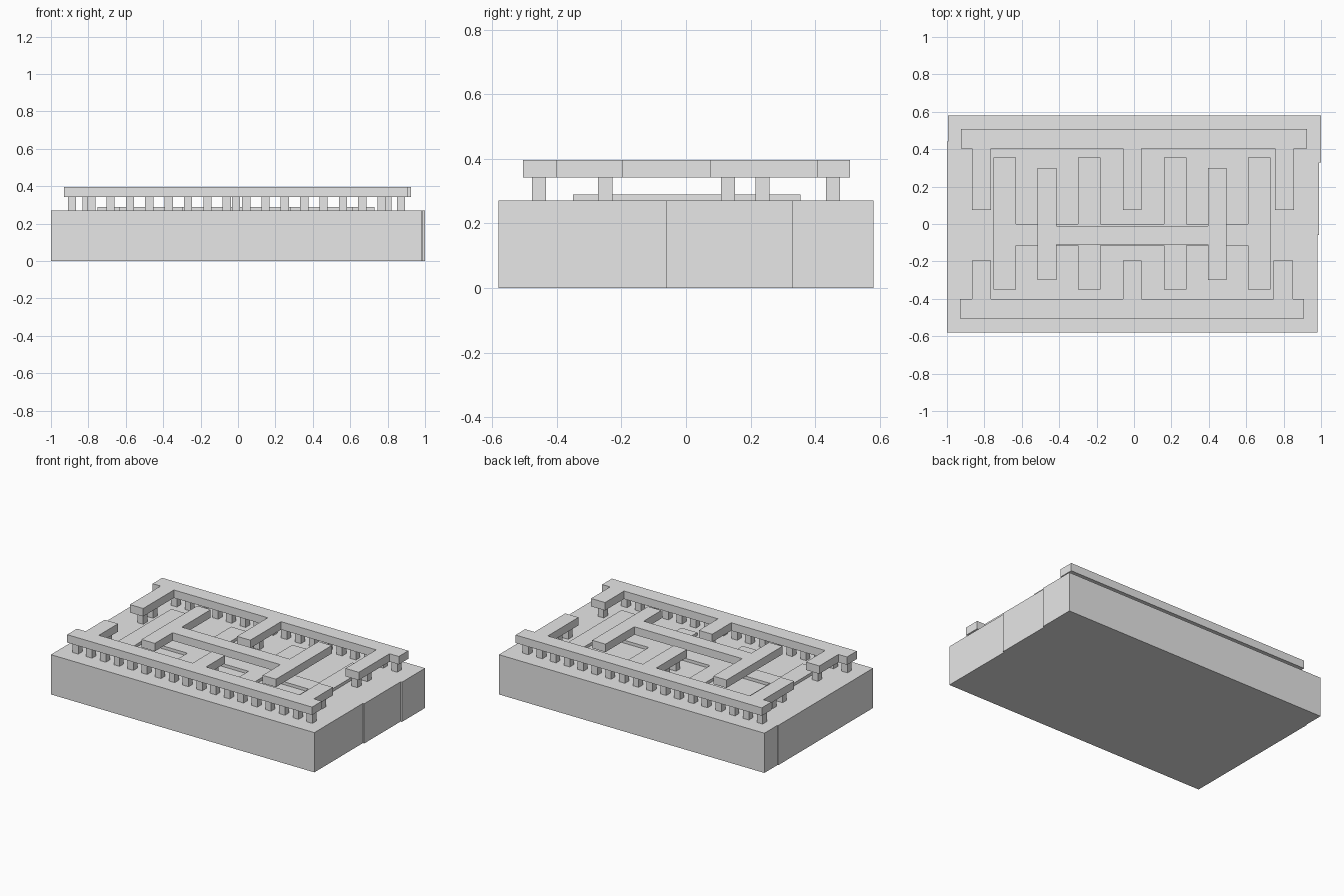
import bpy
import bmesh

cube = bpy.data.objects.get("Cube")
if cube:
    bpy.data.objects.remove(cube, do_unlink=True)

GREY = (0.8, 0.8, 0.8, 1)
grey = bpy.data.materials.new("plain grey")
grey.use_nodes = True
grey.diffuse_color = GREY
grey.node_tree.nodes["Principled BSDF"].inputs["Base Color"].default_value = GREY

BASE_TOP, PLATE_TOP = 0.27, 0.29
BEAM_LOW, BEAM_TOP = 0.342, 0.396


def finish(name, bm):
    bmesh.ops.recalc_face_normals(bm, faces=bm.faces)
    mesh = bpy.data.meshes.new(name)
    bm.to_mesh(mesh)
    bm.free()
    mesh.materials.append(grey)
    obj = bpy.data.objects.new(name, mesh)
    bpy.context.collection.objects.link(obj)


def add_prism(bm, outline, low, high):
    """Extrude a flat outline from low to high."""
    face = bm.faces.new([bm.verts.new((x, y, low)) for x, y in outline])
    top = bmesh.ops.extrude_face_region(bm, geom=[face])["geom"]
    verts = [v for v in top if isinstance(v, bmesh.types.BMVert)]
    bmesh.ops.translate(bm, verts=verts, vec=(0, 0, high - low))


def slab(name, outline, low, high):
    bm = bmesh.new()
    add_prism(bm, outline, low, high)
    finish(name, bm)


def comb(x0, x1, root, edge, teeth):
    """Outline of a bar from x0 to x1 with teeth (left, right, tip)."""
    pts = [(x1, root), (x1, edge), (x0, edge), (x0, root)]
    for left, right, tip in teeth:
        pts += [(left, root), (left, tip), (right, tip), (right, root)]
    return pts


# Base block with slightly stepped ends
slab("base_block", [(-1, -0.58), (0.98, -0.58), (0.98, -0.06), (0.99, -0.06),
                    (0.99, 0.33), (1, 0.33), (1, 0.58), (-0.995, 0.58),
                    (-0.995, 0.44), (-1, 0.44)], 0, BASE_TOP)

# Thin plate: a spine with four cross fingers
fingers = [(-0.75, -0.63), (-0.30, -0.18), (0.16, 0.28), (0.61, 0.73)]
plate = []
for left, right in fingers:
    plate += [(left, -0.115), (left, -0.35), (right, -0.35), (right, -0.115)]
for left, right in reversed(fingers):
    plate += [(right, 0), (right, 0.355), (left, 0.355), (left, 0)]
slab("low_finger_plate", plate, BASE_TOP, PLATE_TOP)

# Raised combs along the back and front
slab("back_comb", comb(-0.925, 0.925, 0.405, 0.508,
                       [(-0.865, -0.765, 0.075), (-0.06, 0.04, 0.075),
                        (0.755, 0.855, 0.075)]), BEAM_LOW, BEAM_TOP)
slab("front_comb", comb(-0.93, 0.91, -0.40, -0.505,
                        [(-0.865, -0.765, -0.195), (-0.06, 0.04, -0.195),
                         (0.745, 0.85, -0.195)]), BEAM_LOW, BEAM_TOP)

# Raised centre frame
slab("centre_frame", [(-0.515, -0.30), (-0.415, -0.30), (-0.415, -0.11),
                      (0.395, -0.11), (0.395, -0.30), (0.495, -0.30),
                      (0.495, 0.30), (0.395, 0.30), (0.395, -0.01),
                      (-0.415, -0.01), (-0.415, 0.30), (-0.515, 0.30)],
     BEAM_LOW, BEAM_TOP)


# Small square posts holding up each comb
def posts(name, row_y, tooth_ys):
    spots = [(-0.888 + 0.1035 * i, row_y) for i in range(18)]
    spots += [(x, y) for x in (-0.81, -0.01, 0.80) for y in tooth_ys]
    bm = bmesh.new()
    h = 0.022
    for x, y in spots:
        add_prism(bm, [(x - h, y - h), (x + h, y - h),
                       (x + h, y + h), (x - h, y + h)], BASE_TOP, BEAM_LOW)
    finish(name, bm)


posts("back_posts", 0.455, (0.13, 0.237))
posts("front_posts", -0.455, (-0.25,))
